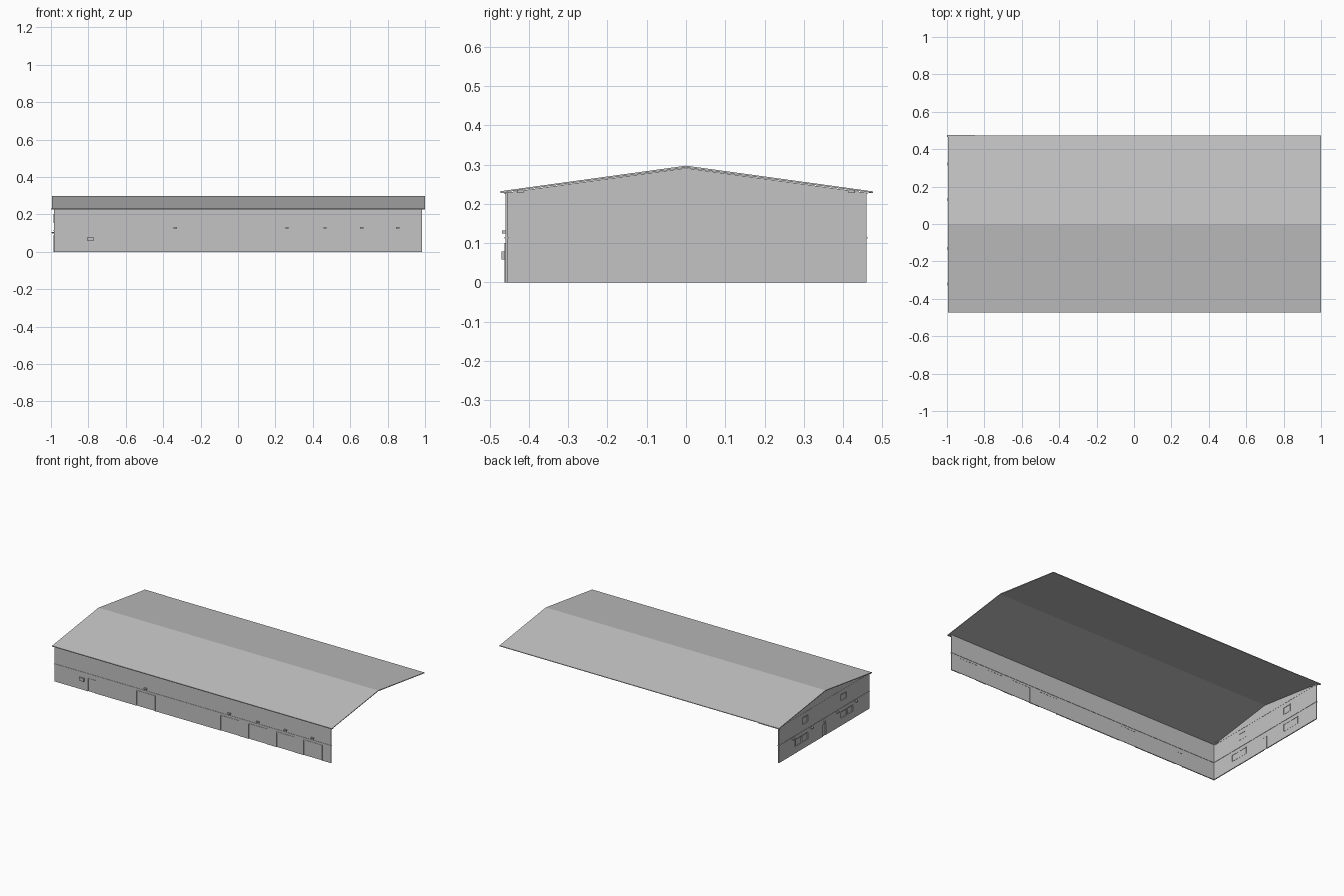
import bpy, bmesh

cube = bpy.data.objects.get("Cube")
if cube:
    bpy.data.objects.remove(cube, do_unlink=True)

# Single flat finish
grey = bpy.data.materials.new("warehouse grey")
grey.use_nodes = True
grey.diffuse_color = (0.55, 0.55, 0.55, 1)
grey.node_tree.nodes["Principled BSDF"].inputs["Base Color"].default_value = (0.55, 0.55, 0.55, 1)

FRONT, SIDE, THICK = -0.457, -0.982, 0.006   # wall mid planes and thickness


def finish(name, bm):
    bmesh.ops.recalc_face_normals(bm, faces=bm.faces)
    mesh = bpy.data.meshes.new(name)
    bm.to_mesh(mesh)
    bm.free()
    mesh.materials.append(grey)
    obj = bpy.data.objects.new(name, mesh)
    bpy.context.collection.objects.link(obj)
    return obj


def box(name, lo, hi):
    bm = bmesh.new()
    bmesh.ops.create_cube(bm, size=1)
    for v in bm.verts:
        for i in range(3):
            v.co[i] = (lo[i] + hi[i]) / 2 + v.co[i] * (hi[i] - lo[i])
    return finish(name, bm)


def on_front(u, z, out=0):
    return (u, FRONT - out, z)


def on_side(u, z, out=0):
    return (SIDE - out, u, z)


def plate(name, place, rect, inner, outer):
    """Box lying on a wall between two offsets from its mid plane."""
    u0, u1, z0, z1 = rect
    a, b = place(u0, z0, inner), place(u1, z1, outer)
    return box(name, [min(p) for p in zip(a, b)], [max(p) for p in zip(a, b)])


def wall(name, place, rect, openings):
    """Sheet split along the opening edges, opening cells left out."""
    u0, u1, z0, z1 = rect
    us = sorted({u0, u1, *[v for o in openings for v in o[:2]]})
    zs = sorted({z0, z1, *[v for o in openings for v in o[2:]]})
    bm = bmesh.new()
    grid = {(u, z): bm.verts.new(place(u, z)) for u in us for z in zs}
    for a, b in zip(us, us[1:]):
        for c, d in zip(zs, zs[1:]):
            u, z = (a + b) / 2, (c + d) / 2
            if not any(o[0] < u < o[1] and o[2] < z < o[3] for o in openings):
                bm.faces.new([grid[a, c], grid[b, c], grid[b, d], grid[a, d]])
    loose = [v for v in bm.verts if not v.link_faces]
    bmesh.ops.delete(bm, geom=loose, context='VERTS')
    solid = finish(name, bm).modifiers.new("thickness", 'SOLIDIFY')
    solid.thickness, solid.offset = THICK, 0


def frame(name, place, rect, sill):
    """Slim surround; doors have no bottom rail."""
    u0, u1, z0, z1 = rect
    w = 0.003
    rails = [(u0, u0 + w, z0, z1), (u1 - w, u1, z0, z1), (u0 + w, u1 - w, z1 - w, z1)]
    if sill:
        rails.append((u0 + w, u1 - w, z0, z0 + w))
    for rail in rails:
        plate(name, place, rail, -0.004, 0.005)


def prism(name, profile, x0, x1):
    """Closed (y, z) profile stretched along x."""
    bm = bmesh.new()
    a = [bm.verts.new((x0, y, z)) for y, z in profile]
    b = [bm.verts.new((x1, y, z)) for y, z in profile]
    bm.faces.new(a)
    bm.faces.new(b)
    for i in range(len(a)):
        j = (i + 1) % len(a)
        bm.faces.new([a[i], a[j], b[j], b[i]])
    return finish(name, bm)


# Front wall with five loading doors and one entrance
door_centres = (-0.335, 0.262, 0.465, 0.662, 0.855)
loading = [(x - 0.068, x + 0.068, 0, 0.1) for x in door_centres]
entrance = (-0.75, -0.69, 0, 0.085)
wall("front_wall", on_front, (-0.985, 0.985, 0, 0.232), loading + [entrance])
for rect in loading:
    plate("loading_door", on_front, rect, -0.003, 0)
    frame("loading_door_frame", on_front, rect, False)
plate("entrance_door", on_front, entrance, -0.003, 0)
frame("entrance_frame", on_front, entrance, False)
for x in door_centres:
    plate("door_lamp", on_front, (x - 0.009, x + 0.009, 0.124, 0.132), 0, 0.012)
plate("wall_box", on_front, (-0.805, -0.772, 0.058, 0.078), 0, 0.013)

# End wall with windows and a central door
lower = [(-0.293, -0.23, 0.046, 0.09), (-0.229, -0.165, 0.046, 0.09),
         (0.165, 0.23, 0.042, 0.09), (0.231, 0.295, 0.042, 0.09)]
upper = [(-0.228, -0.166, 0.158, 0.201), (0.165, 0.228, 0.154, 0.201)]
end_door = (-0.018, 0.018, 0, 0.08)
wall("end_wall", on_side, (-0.46, 0.46, 0, 0.23), lower + upper + [end_door])
for rect in lower + upper:
    plate("window_pane", on_side, rect, -0.002, 0)
    frame("window_frame", on_side, rect, True)
plate("end_door", on_side, end_door, -0.003, 0)
frame("end_door_frame", on_side, end_door, False)
plate("end_door_lamp", on_side, (-0.007, 0.007, 0.094, 0.099), 0, 0.012)
for y in (-0.32, -0.13, 0.13, 0.32):
    plate("end_lamp", on_side, (y - 0.008, y + 0.008, 0.1, 0.107), 0, 0.016)

# Gable and belt trim
prism("gable", [(-0.46, 0.228), (0.46, 0.228), (0, 0.291)],
      SIDE - THICK / 2, SIDE + THICK / 2)
plate("front_belt", on_front, (-0.988, 0.985, 0.111, 0.115), -0.005, 0.005)
plate("end_belt", on_side, (-0.462, 0.462, 0.111, 0.115), -0.005, 0.005)
plate("end_eave_trim", on_side, (-0.462, 0.462, 0.225, 0.228), -0.004, 0.004)

# Thin pitched roof with eave boards and brackets
prism("roof", [(-0.473, 0.228), (0, 0.292), (0.473, 0.228),
               (0.473, 0.232), (0, 0.297), (-0.473, 0.232)], -0.995, 1)
box("front_eave_board", (-0.995, -0.473, 0.227), (1, -0.457, 0.23))
for side in (-1, 1):
    y = side * 0.422
    box("eave_bracket", (-0.99, y - 0.008, 0.228), (-0.97, y + 0.008, 0.234))
box("back_gutter", (-1, 0.466, 0.227), (-0.85, 0.477, 0.231))
